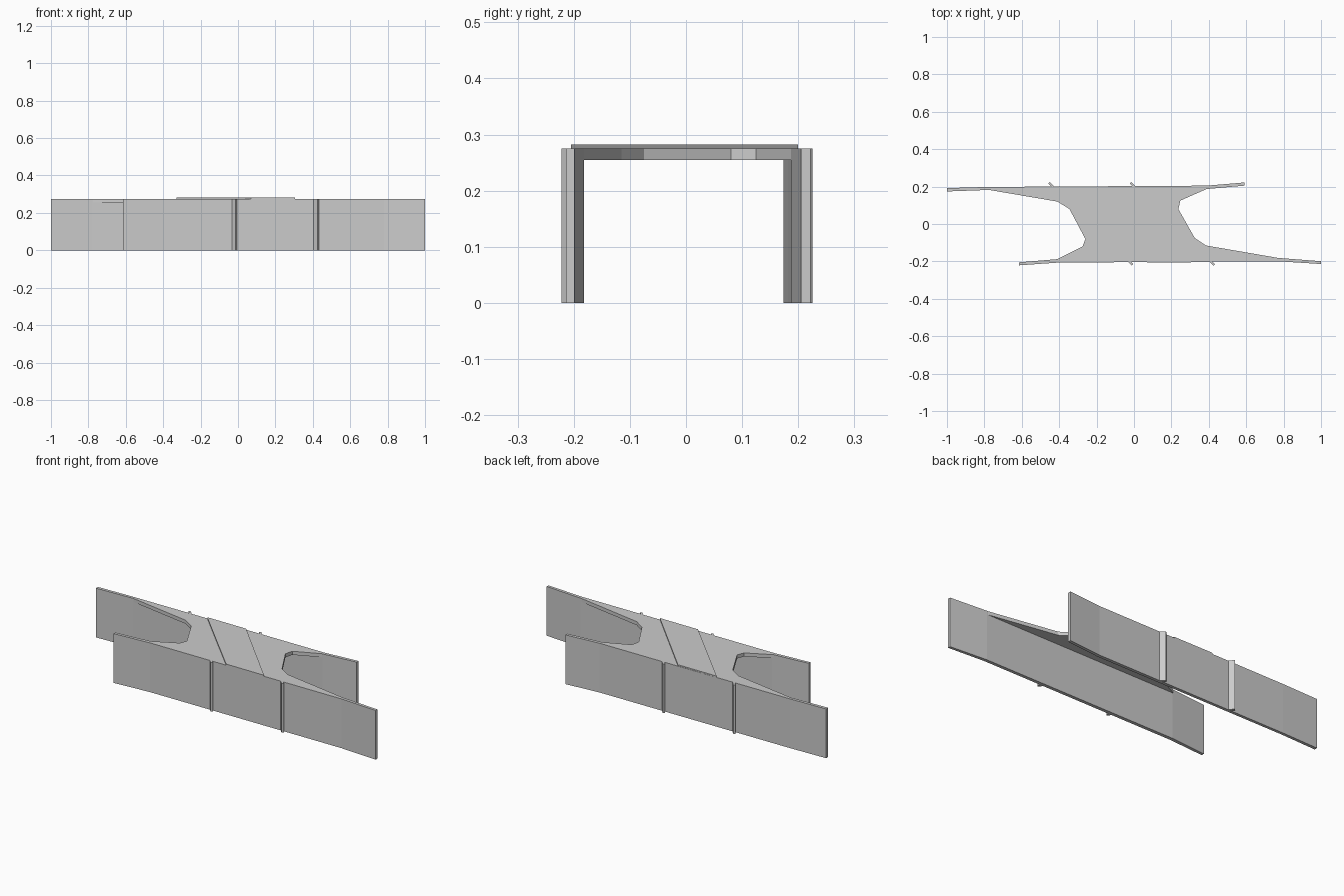
import bpy, bmesh

if "Cube" in bpy.data.objects:
    bpy.data.objects.remove(bpy.data.objects["Cube"])

H = 0.275          # top of walls and deck
DECK_BOTTOM = 0.255


def prism(name, outline, z0, z1):
    """Extrude a plan outline from z0 up to z1."""
    bm = bmesh.new()
    face = bm.faces.new([bm.verts.new((x, y, z0)) for x, y in outline])
    ext = bmesh.ops.extrude_face_region(bm, geom=[face])
    top = [v for v in ext["geom"] if isinstance(v, bmesh.types.BMVert)]
    bmesh.ops.translate(bm, verts=top, vec=(0, 0, z1 - z0))
    bmesh.ops.recalc_face_normals(bm, faces=bm.faces)
    mesh = bpy.data.meshes.new(name)
    bm.to_mesh(mesh)
    bm.free()
    obj = bpy.data.objects.new(name, mesh)
    bpy.context.collection.objects.link(obj)
    return obj


# Long retaining walls, kinked near their ends
prism("front_wall", [
    (-0.615, -0.221), (-0.4, -0.206), (0.78, -0.2), (1.0, -0.214),
    (1.0, -0.199), (0.78, -0.182), (-0.4, -0.187), (-0.615, -0.205)], 0, H)
prism("back_wall", [
    (-1.0, 0.192), (-0.78, 0.198), (0.39, 0.205), (0.59, 0.222),
    (0.59, 0.205), (0.39, 0.187), (-0.78, 0.182), (-1.0, 0.174)], 0, H)

# Skewed deck slab with flared corners, set between the walls
prism("deck", [
    (-0.78, 0.183), (-0.41, 0.12), (-0.345, 0.08), (-0.26, -0.08),
    (-0.275, -0.12), (-0.41, -0.188), (0.78, -0.183), (0.385, -0.115),
    (0.325, -0.075), (0.237, 0.08), (0.248, 0.125), (0.39, 0.188)],
    DECK_BOTTOM, H)

# Raised diagonal roadway crossing the deck
prism("diagonal_roadway", [
    (-0.33, 0.2), (0.07, -0.205), (0.305, -0.205), (-0.09, 0.2)], H, 0.282)

# Thin slanted fins on the outer wall faces
for side, y, xs in (("front", -0.207, (-0.02, 0.418)), ("back", 0.21, (-0.444, -0.008))):
    for i, x in enumerate(xs):
        a, t = 0.011, 0.004
        prism(f"{side}_fin_{i + 1}", [
            (x - a - t, y + a - t), (x + a - t, y - a - t),
            (x + a + t, y - a + t), (x - a + t, y + a + t)], 0, H)
